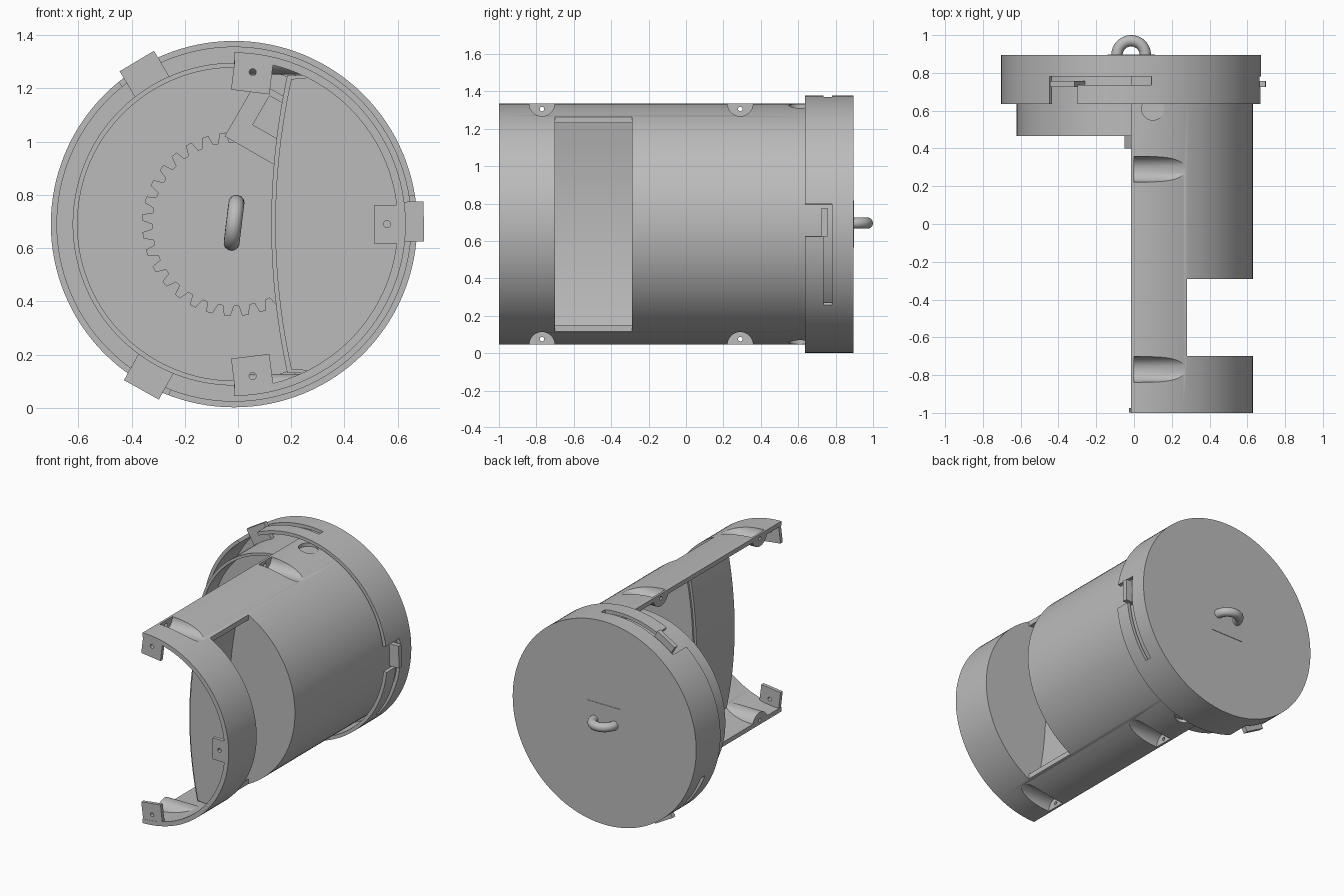
import bpy, bmesh
from math import sin, cos, pi, radians
from mathutils import Matrix, Vector

old = bpy.data.objects.get("Cube")
if old:
    bpy.data.objects.remove(old)

CX, CZ = -0.015, 0.69      # main axis, running along y
SHELL_R, SHELL_IN = 0.645, 0.615

grey = bpy.data.materials.new("plain_grey")
grey.use_nodes = True
COLOUR = (0.5, 0.5, 0.5, 1)
grey.diffuse_color = COLOUR
grey.node_tree.nodes["Principled BSDF"].inputs["Base Color"].default_value = COLOUR


def finish(name, bm):
    bmesh.ops.recalc_face_normals(bm, faces=bm.faces)
    me = bpy.data.meshes.new(name)
    bm.to_mesh(me)
    bm.free()
    me.materials.append(grey)
    ob = bpy.data.objects.new(name, me)
    bpy.context.collection.objects.link(ob)
    smooth(me)
    return ob


def smooth(me):
    for p in me.polygons:
        p.use_smooth = True
    me.set_sharp_from_angle(angle=radians(30))


def prism(name, pts, y0, y1):
    """Extrude an x-z outline along y."""
    bm = bmesh.new()
    f = bm.faces.new([bm.verts.new((x, y0, z)) for x, z in pts])
    ext = bmesh.ops.extrude_face_region(bm, geom=[f])["geom"]
    bmesh.ops.translate(bm, vec=(0, y1 - y0, 0),
                        verts=[v for v in ext if isinstance(v, bmesh.types.BMVert)])
    return finish(name, bm)


def polar(r, deg):
    a = radians(deg)
    return CX + r * cos(a), CZ + r * sin(a)


def disc(name, r, y0, y1, n=128):
    return prism(name, [polar(r, 360 * i / n) for i in range(n)], y0, y1)


def sector(name, r0, r1, a0, a1, y0, y1):
    """Arc-shaped block, or a full ring when it spans 360 degrees."""
    bm = bmesh.new()
    full = a1 - a0 >= 360
    n = max(4, round((a1 - a0) / 2.8))
    rows = []
    for i in range(n if full else n + 1):
        a = a0 + (a1 - a0) * i / n
        row = []
        for r, y in ((r0, y0), (r1, y0), (r1, y1), (r0, y1)):
            x, z = polar(r, a)
            row.append(bm.verts.new((x, y, z)))
        rows.append(row)
    for i in range(n):
        p, q = rows[i], rows[(i + 1) % len(rows)]
        for k in range(4):
            j = (k + 1) % 4
            bm.faces.new((p[k], p[j], q[j], q[k]))
    if not full:
        bm.faces.new(rows[0])
        bm.faces.new(rows[-1])
    return finish(name, bm)


def rod(name, centre, r, length, axis):
    bm = bmesh.new()
    rot = Vector((0, 0, 1)).rotation_difference(Vector(axis)).to_matrix().to_4x4()
    bmesh.ops.create_cone(bm, cap_ends=True, segments=40, radius1=r, radius2=r,
                          depth=length, matrix=Matrix.Translation(centre) @ rot)
    return finish(name, bm)


def radial_box(name, deg, r0, r1, width, y0, y1):
    a = radians(deg)
    u, t = Vector((cos(a), sin(a))), Vector((-sin(a), cos(a))) * width / 2
    c = Vector((CX, CZ))
    return prism(name, [c + u * r0 - t, c + u * r1 - t, c + u * r1 + t, c + u * r0 + t], y0, y1)


def box(name, x0, x1, y0, y1, z0, z1):
    return prism(name, [(x0, z0), (x1, z0), (x1, z1), (x0, z1)], y0, y1)


def combine(ob, other, op="DIFFERENCE"):
    """Apply a boolean and discard the helper."""
    m = ob.modifiers.new("bool", "BOOLEAN")
    m.operation, m.object, m.solver = op, other, "EXACT"
    dg = bpy.context.evaluated_depsgraph_get()
    me = bpy.data.meshes.new_from_object(ob.evaluated_get(dg))
    ob.modifiers.clear()
    ob.data = me
    smooth(me)
    bpy.data.objects.remove(other)


def handle(name, centre, along, out):
    """Half-ring grip made from a bevelled arc."""
    cu = bpy.data.curves.new(name, "CURVE")
    cu.dimensions = "3D"
    cu.bevel_depth, cu.bevel_resolution = 0.03, 5
    sp = cu.splines.new("POLY")
    n = 24
    sp.points.add(n)
    for i in range(n + 1):
        a = pi * i / n
        p = Vector(centre) + Vector(along) * 0.075 * cos(a) + Vector(out) * 0.075 * sin(a)
        sp.points[i].co = (*p, 1)
    cu.materials.append(grey)
    bpy.context.collection.objects.link(bpy.data.objects.new(name, cu))


# Half shell with screw pockets, window and dimples
shell = sector("half_shell", SHELL_IN, SHELL_R, -90, 90, -1, 0.86)
for side in (-1, 1):
    zs = CZ + side * SHELL_R
    for y in (-0.77, 0.29):
        boss = rod("boss", (CX + 0.15, y, zs), 0.083, 0.3, (1, 0, 0))
        combine(boss, disc("trim", 0.632, -1.2, 1.2), "INTERSECT")
        combine(shell, boss, "UNION")
        combine(shell, rod("pocket", (0.25, y, zs), 0.068, 0.5, (1, 0, 0)))
        combine(shell, rod("screw_hole", (0, y, zs - side * 0.03), 0.012, 0.1, (1, 0, 0)))
    combine(shell, rod("dimple", (0.1, 0.61, CZ + side * 0.668), 0.06, 0.1, (0, 0, 1)))
combine(shell, box("window", 0.28, 1, -0.7, -0.29, -0.5, 2))

# Drilled tabs at the open end
for label, deg, r0 in (("upper", 83, 0.5), ("side", 0, 0.525), ("lower", -83, 0.5)):
    tab = radial_box(label + "_front_tab", deg, r0, 0.632, 0.145, -0.999, -0.975)
    hx, hz = polar(0.575, deg)
    combine(tab, rod("hole", (hx, -1, hz), 0.013, 0.2, (0, 1, 0)))

# Recess behind the window: curved wall and two end plates
N = 24
curve = [(0.14 + 0.06 * t * t, CZ + 0.545 * t) for t in (1 - 2 * i / N for i in range(N + 1))]
front = [(0.275, CZ + 0.545)] + curve + [(0.275, CZ - 0.545)]
back = [(x - (0.015 if x < 0.27 else 0), CZ + (z - CZ) * 1.025) for x, z in front]
prism("recess_wall", front + back[::-1], -0.7, -0.29)
rim = [polar(0.625, -62 + 124 * i / 40) for i in range(41)]
prism("recess_front_plate", curve + rim, -0.715, -0.7)
prism("recess_rear_plate", curve + rim, -0.29, -0.275)

# Rear cap with three L-shaped locking slots
cap = disc("rear_cap", 0.688, 0.635, 0.895)
combine(cap, disc("hollow", 0.665, 0.5, 0.87))
for i in range(3):
    a = 120 * i
    combine(cap, sector("slot_entry", 0.64, 0.75, a - 5.5, a + 9, 0.6, 0.776))
    combine(cap, sector("slot_run", 0.64, 0.75, a - 39, a + 9, 0.735, 0.78))
    radial_box("locking_lug_%d" % (i + 1), a + 0.8, 0.6, 0.713, 0.15, 0.725, 0.757)
box("handle_plate", CX - 0.125, CX + 0.125, 0.89, 0.898, CZ - 0.125, CZ + 0.125)
handle("rear_handle", (CX, 0.895, CZ + 0.005), (1, 0, 0), (0, 1, 0))

# Inner collar, partition and gear
sector("inner_collar", 0.588, 0.606, 0, 360, 0.465, 0.868)
disc("partition", 0.595, 0.6, 0.63)
TEETH = 32
teeth = []
for i in range(TEETH):
    for f, r in ((0, 0.308), (0.3, 0.308), (0.45, 0.345), (0.8, 0.345)):
        teeth.append(polar(r, 360 * (i + f) / TEETH))
prism("gear", teeth, 0.56, 0.602)
handle("inner_handle", (CX, 0.56, CZ + 0.005), (0.12, 0, 0.99), (0, -1, 0))

# Tilted drive housing with a recessed front
U, V, ORIGIN = Vector((0.87, -0.5)), Vector((0.5, 0.87)), Vector((-0.05, 1.02))


def tilted(name, u0, u1, v0, v1, y0, y1):
    return prism(name, [ORIGIN + U * u + V * v
                        for u, v in ((u0, v0), (u1, v0), (u1, v1), (u0, v1))], y0, y1)


housing = tilted("drive_housing", 0, 0.28, 0, 0.24, 0.4, 0.602)
combine(housing, tilted("recess", 0.07, 0.25, 0.09, 0.215, 0.3, 0.45))
